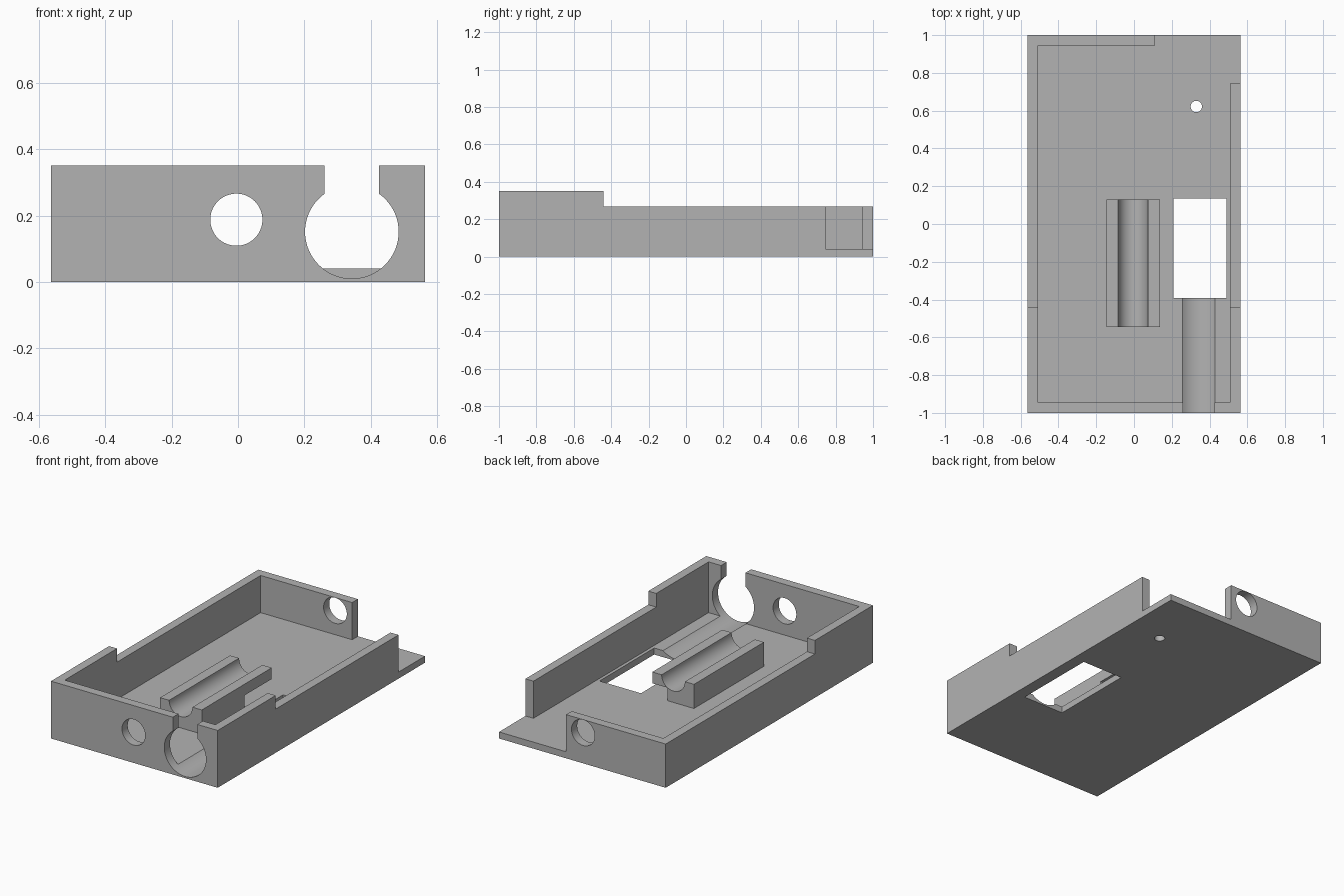
import bpy, bmesh, math
from mathutils import Matrix, Vector

if "Cube" in bpy.data.objects:
    bpy.data.objects.remove(bpy.data.objects["Cube"], do_unlink=True)

grey = bpy.data.materials.new("plain_grey")
grey.use_nodes = True
colour = (0.45, 0.45, 0.45, 1)
grey.diffuse_color = colour
grey.node_tree.nodes["Principled BSDF"].inputs["Base Color"].default_value = colour


def add_object(name, bm):
    bmesh.ops.recalc_face_normals(bm, faces=bm.faces)
    mesh = bpy.data.meshes.new(name)
    bm.to_mesh(mesh)
    bm.free()
    mesh.materials.append(grey)
    obj = bpy.data.objects.new(name, mesh)
    bpy.context.collection.objects.link(obj)
    return obj


def box(name, x, y, z):
    bm = bmesh.new()
    low, high = Vector((x[0], y[0], z[0])), Vector((x[1], y[1], z[1]))
    place = Matrix.Translation((low + high) / 2) @ Matrix.Diagonal((*(high - low), 1))
    bmesh.ops.create_cube(bm, size=1, matrix=place)
    return add_object(name, bm)


def prism(name, outline, z):
    bm = bmesh.new()
    face = bm.faces.new([bm.verts.new((x, y, z[0])) for x, y in outline])
    new = bmesh.ops.extrude_face_region(bm, geom=[face], use_keep_orig=True)["geom"]
    bmesh.ops.translate(bm, vec=(0, 0, z[1] - z[0]),
                        verts=[v for v in new if isinstance(v, bmesh.types.BMVert)])
    return add_object(name, bm)


def rod(name, centre, radius, length, along_y=True):
    bm = bmesh.new()
    turn = Matrix.Rotation(math.pi / 2 if along_y else 0, 4, "X")
    bmesh.ops.create_cone(bm, cap_ends=True, segments=64, radius1=radius, radius2=radius,
                          depth=length, matrix=Matrix.Translation(centre) @ turn)
    return add_object(name, bm)


def cut(target, *cutters):
    bpy.context.view_layer.objects.active = target
    for cutter in cutters:
        cutter.hide_render = True
        mod = target.modifiers.new("cut", "BOOLEAN")
        mod.operation = "DIFFERENCE"
        mod.solver = "EXACT"
        mod.object = cutter
        bpy.ops.object.modifier_apply(modifier=mod.name)
        bpy.data.objects.remove(cutter, do_unlink=True)


W, FLOOR, LOW, HIGH = 0.563, 0.04, 0.267, 0.35
IN_X, IN_Y = 0.509, 0.945
SHAFT_X, SHAFT_Z, SHAFT_R = -0.005, 0.1875, 0.0785

# Tray: hollow inside, with the walls missing round the back right corner
tray = box("tray", (-W, W), (-1, 1), (0, HIGH))
cavity = [(-IN_X, -IN_Y), (IN_X, -IN_Y), (IN_X, 0.745), (0.7, 0.745),
          (0.7, 1.1), (0.11, 1.1), (0.11, IN_Y), (-IN_X, IN_Y)]
cut(tray,
    prism("cavity", cavity, (FLOOR, 0.5)),
    box("lower_rim", (-1, 1), (-0.44, 1.2), (LOW, 0.6)),
    # Shaft holes in the front and back walls
    rod("shaft_hole", (SHAFT_X, 0, SHAFT_Z), SHAFT_R, 2.4),
    # Round front port, its channel in the floor and the slot above
    rod("front_port", (0.343, -0.75, 0.151), 0.141, 0.9),
    box("port_slot", (0.26, 0.425), (-1.1, -0.9), (0.15, 0.5)),
    # Floor openings
    box("floor_window", (0.21, 0.49), (-0.393, 0.135), (-0.1, 0.1)),
    rod("floor_hole", (0.33, 0.622, 0), 0.03, 0.2, along_y=False))

# Cradle with a half-round groove and an undercut at its back right
cradle = box("cradle", (-0.145, 0.137), (-0.545, 0.13), (FLOOR - 0.01, 0.1875))
cut(cradle,
    rod("groove", (SHAFT_X, 0, SHAFT_Z), SHAFT_R, 2),
    box("undercut", (0.035, 0.3), (-0.135, 0.3), (0, 0.119)))

# Smooth round cuts, sharp corners
for obj in (tray, cradle):
    bpy.ops.object.select_all(action="DESELECT")
    obj.select_set(True)
    bpy.context.view_layer.objects.active = obj
    bpy.ops.object.shade_smooth_by_angle(angle=math.radians(30))
